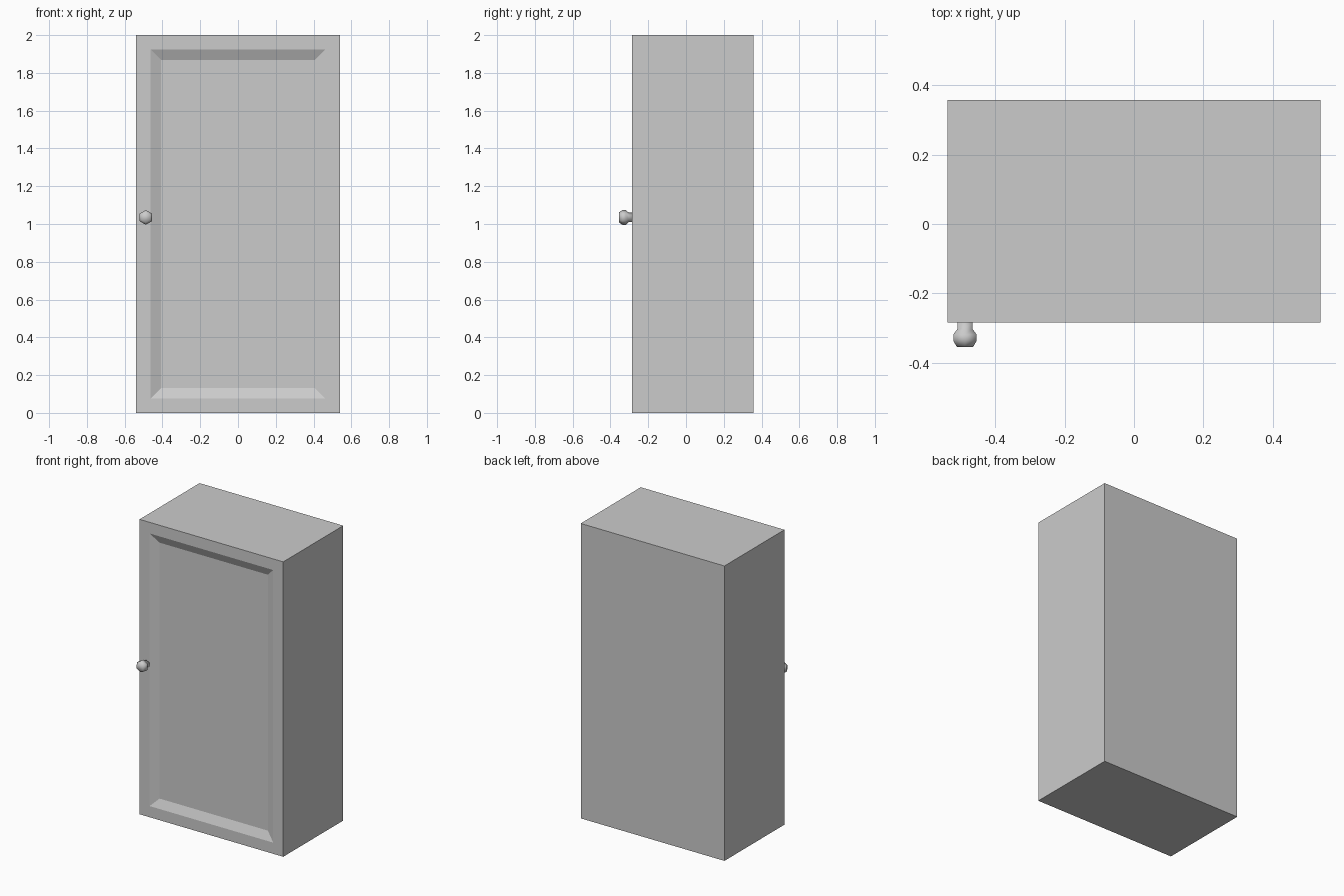
import bpy, bmesh, math
from mathutils import Vector

if "Cube" in bpy.data.objects:
    bpy.data.objects.remove(bpy.data.objects["Cube"])


def make_object(name, bm):
    bmesh.ops.recalc_face_normals(bm, faces=bm.faces)
    mesh = bpy.data.meshes.new(name)
    bm.to_mesh(mesh)
    bm.free()
    obj = bpy.data.objects.new(name, mesh)
    bpy.context.collection.objects.link(obj)
    return obj


# Cabinet body: box with a bevelled recessed panel in its front face
FRONT, BACK, HALF_W, HEIGHT = -0.285, 0.358, 0.539, 2.0
bm = bmesh.new()
bmesh.ops.create_cube(bm, size=1)
for v in bm.verts:
    v.co = Vector((v.co.x * 2 * HALF_W,
                   FRONT if v.co.y < 0 else BACK,
                   (v.co.z + 0.5) * HEIGHT))
bm.normal_update()
front = [f for f in bm.faces if f.normal.y < -0.9]
bmesh.ops.inset_region(bm, faces=front, thickness=0.107)              # door frame
bmesh.ops.inset_region(bm, faces=front, thickness=0.08, depth=-0.025)  # sloped recess
make_object("cabinet_body", bm)

# Knob: six-sided lathed profile of (y, radius), standing out from the front
CX, CZ, SIDES = -0.488, 1.035, 6
profile = [(FRONT, 0.025), (-0.303, 0.025), (-0.319, 0.039),
           (-0.337, 0.039), (-0.355, 0.027)]
bm = bmesh.new()
rings = []
for y, r in profile:
    angles = [math.pi / 2 + 2 * math.pi * i / SIDES for i in range(SIDES)]
    rings.append([bm.verts.new((CX + r * math.cos(a), y, CZ + r * math.sin(a)))
                  for a in angles])
for a, b in zip(rings, rings[1:]):
    for i in range(SIDES):
        j = (i + 1) % SIDES
        bm.faces.new((a[i], a[j], b[j], b[i]))
bm.faces.new(rings[0])
bm.faces.new(rings[-1])
for f in bm.faces:
    f.smooth = True
make_object("door_knob", bm)
